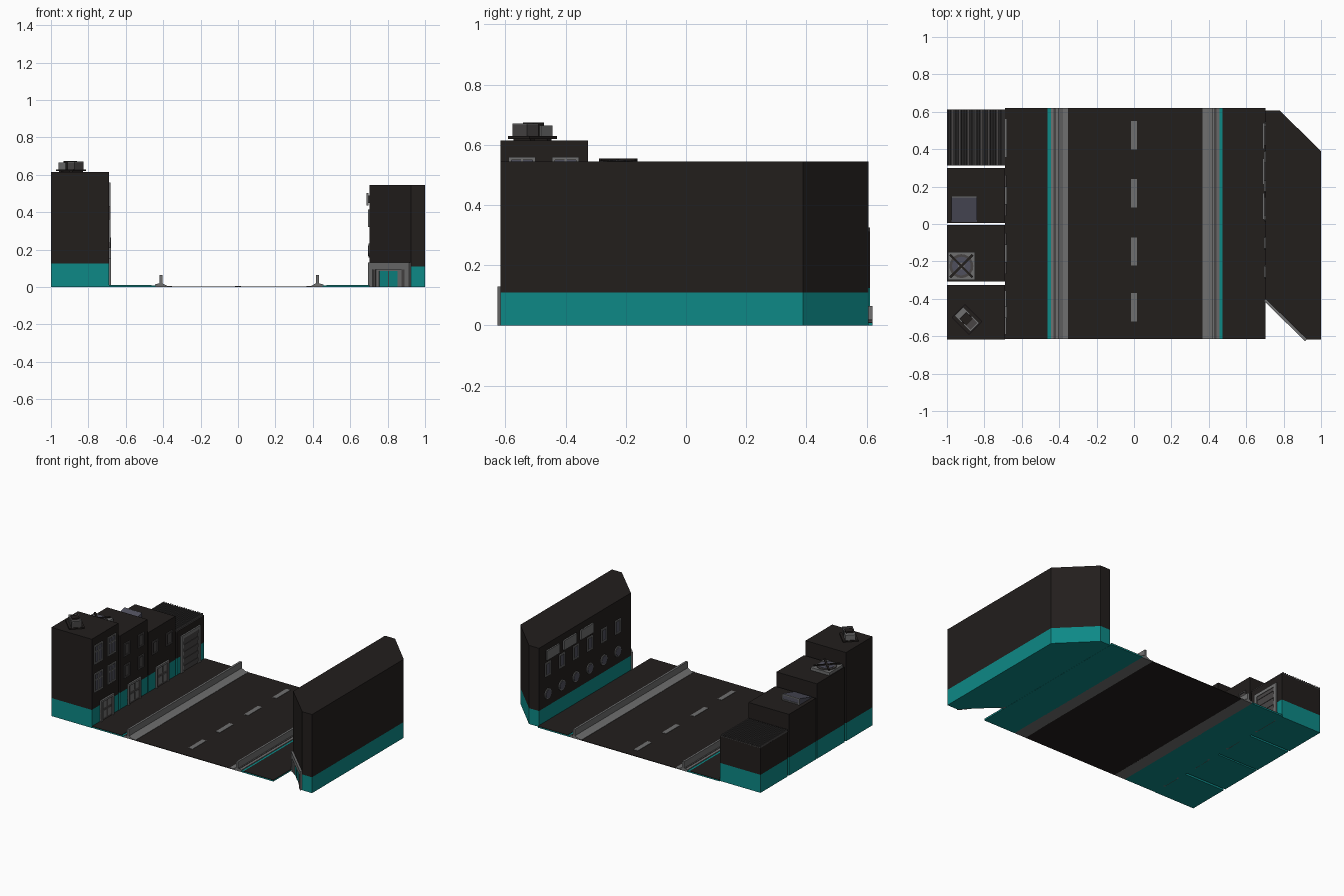
import bpy, bmesh, math
from mathutils import Matrix, Vector

if "Cube" in bpy.data.objects:
    bpy.data.objects.remove(bpy.data.objects["Cube"])

def material(name, r, g, b):
    m = bpy.data.materials.new(name)
    m.diffuse_color = (r, g, b, 1)
    m.use_nodes = True
    m.node_tree.nodes["Principled BSDF"].inputs["Base Color"].default_value = m.diffuse_color
    return m

DARK = material("dark_wall", 0.016, 0.013, 0.012)
TEAL = material("teal_base", 0.004, 0.25, 0.24)
GREY = material("grey_trim", 0.16, 0.16, 0.16)
SHADE = material("grey_shade", 0.065, 0.06, 0.06)
GLASS = material("glass", 0.08, 0.08, 0.11)
I = Matrix.Identity(4)

def finish(name, bm, mat, M=I):
    bmesh.ops.transform(bm, matrix=M, verts=bm.verts)
    bmesh.ops.recalc_face_normals(bm, faces=bm.faces)
    me = bpy.data.meshes.new(name)
    bm.to_mesh(me)
    bm.free()
    me.materials.append(mat)
    ob = bpy.data.objects.new(name, me)
    bpy.context.collection.objects.link(ob)
    return ob

def boxes(name, mat, items, M=I):
    """One object from boxes (x0, x1, y0, y1, z0, z1)."""
    bm = bmesh.new()
    for a, b, c, d, e, f in items:
        T = Matrix.Translation(((a + b) / 2, (c + d) / 2, (e + f) / 2))
        bmesh.ops.create_cube(bm, size=1, matrix=T @ Matrix.Diagonal((b - a, d - c, f - e, 1)))
    return finish(name, bm, mat, M)

def prism(name, mat, pts, sweep, M=I):
    """Extrude a closed profile of 3D points along a vector."""
    bm = bmesh.new()
    f = bm.faces.new([bm.verts.new(p) for p in pts])
    r = bmesh.ops.extrude_face_region(bm, geom=[f], use_keep_orig=True)
    bmesh.ops.translate(bm, vec=Vector(sweep), verts=[v for v in r["geom"] if isinstance(v, bmesh.types.BMVert)])
    return finish(name, bm, mat, M)

def disc(name, mat, r, depth, M, seg=16):
    bm = bmesh.new()
    bmesh.ops.create_cone(bm, cap_ends=True, segments=seg, radius1=r, radius2=r, depth=depth)
    return finish(name, bm, mat, M)

def facade(x, y, angle):
    """Local frame: x points out of the wall, y along it, z up."""
    return Matrix.Translation((x, y, 0)) @ Matrix.Rotation(angle, 4, 'Z')

def frame(y, w, z0, z1, t, out, sill=True):
    a, b = y - w / 2, y + w / 2
    bars = [(-.002, out, a, a + t, z0, z1), (-.002, out, b - t, b, z0, z1),
            (-.002, out, a + t, b - t, z1 - t, z1)]
    return bars + ([(-.002, out, a + t, b - t, z0, z0 + t)] if sill else [])

def window(name, M, y, w, z0, z1, cross=False, trim=GREY):
    bars = frame(y, w, z0, z1, .01, .007)
    if cross:
        zc = z0 + (z1 - z0) * .65
        bars += [(-.002, .006, y - .004, y + .004, z0, z1),
                 (-.002, .006, y - w / 2, y + w / 2, zc - .004, zc + .004)]
    boxes(name + "_frame", trim, bars, M)
    boxes(name + "_glass", GLASS if trim == GREY else SHADE,
          [(-.002, .002, y - w / 2 + .01, y + w / 2 - .01, z0 + .01, z1 - .01)], M)

def door(name, M, y, w, h):
    boxes(name + "_frame", GREY, frame(y, w, 0, h, .014, .012, False), M)
    boxes(name + "_leaf", SHADE, [(-.002, .004, y - w / 2, y + w / 2, 0, h)], M)
    boxes(name + "_panels", GREY, [(0, .007, y + s - .018, y + s + .018, z, z + h * .33)
                                   for s in (-.026, .026) for z in (.025, .035 + h * .38)], M)

# Road and lane dashes
Y0, Y1 = -.615, .62
boxes("road", DARK, [(-.36, .37, Y0, Y1, 0, .004)])
boxes("lane_dashes", GREY, [(-.016, .016, y - .076, y + .076, .003, .006) for y in (.475, .165, -.147, -.445)])

# Pavement, gutter and low barrier on each side
for s, side in ((-1, "left"), (1, "right")):
    X = lambda d: s * d + .006          # road axis sits slightly right of centre
    def strip(name, mat, d0, d1, z0, z1):
        a, b = sorted((X(d0), X(d1)))
        boxes(side + name, mat, [(a, b, Y0, Y1, z0, z1)])
    strip("_pavement_slab", TEAL, .447, .696, 0, .008)
    strip("_pavement_top", DARK, .468, .696, .008, .011)
    strip("_gutter", GREY, .36, .39, 0, .006)
    prof = [(.385, .0), (.385, .006), (.411, .02), (.411, .064), (.426, .064), (.426, .02), (.45, .014), (.45, 0)]
    prism(side + "_barrier", GREY, [(X(d), Y0, z) for d, z in prof], (0, Y1 - Y0, 0))
    strip("_barrier_groove", SHADE, .428, .436, .01, .02)

# Four terraced houses: y range and height
houses = [(-.617, -.325, .615), (-.308, -.006, .52), (.006, .3, .425), (.315, .612, .31)]
for i, (a, b, h) in enumerate(houses):
    boxes(f"house_{i}_base", TEAL, [(-1, -.69, a, b, 0, .125)])
    boxes(f"house_{i}_walls", DARK, [(-1, -.69, a, b, .125, h)])

L = facade(-.69, 0, 0)
for y in (-.545, -.4):
    for z in (.235, .43):
        window("tall_house_window", L, y, .09, z, z + .13, True)
for y in (-.235, -.08):
    for z in (.21, .36):
        window("second_house_window", L, y, .065, z, z + .09, trim=SHADE)
for y in (.075, .23):
    window("third_house_window", L, y, .065, .255, .345, trim=SHADE)
for y in (-.455, -.157, .15):
    door("house_door", L, y, .14, .155)

# Garage with shutter door and corrugated roof
boxes("garage_frame", GREY, frame(.46, .21, 0, .265, .022, .01, False), L)
boxes("garage_shutter", SHADE, [(-.002, .003 + .003 * (k % 2), .377, .543, k * .0243, k * .0243 + .0243) for k in range(10)], L)
N = 18
p = .31 / N
ridge = [(-1, .312, .308)]
for k in range(N):
    x = -1 + k * p
    ridge += [(x + p * .1, .312, .325), (x + p * .5, .312, .325), (x + p * .6, .312, .312), (x + p * .98, .312, .312)]
prism("corrugated_roof", SHADE, ridge + [(-.69, .312, .308)], (0, .3, 0))

# Rooftop air unit, turned 45 degrees
A = Matrix.Translation((-.893, -.51, .615)) @ Matrix.Rotation(math.radians(-45), 4, 'Z')
boxes("air_unit_plate", DARK, [(-.065, .065, -.05, .05, .005, .014), (-.05, -.03, -.04, .04, 0, .006), (.03, .05, -.04, .04, 0, .006)], A)
boxes("air_unit_body", GREY, [(-.06, -.008, -.033, .033, .014, .05)], A)
boxes("air_unit_link", DARK, [(-.03, .02, -.025, .025, .014, .06)], A)
boxes("air_unit_hood", SHADE, [(.005, .06, -.033, .033, .014, .052)], A)
boxes("air_unit_rim", GREY, [(.005, .06, -.033, -.026, .052, .056), (.005, .06, .026, .033, .052, .056),
                             (.005, .012, -.026, .026, .052, .056), (.053, .06, -.026, .026, .052, .056)], A)

# Rooftop fan
F = Matrix.Translation((-.923, -.225, .52))
boxes("fan_plate", GREY, [(-.072, .072, -.075, .075, 0, .02)], F)
disc("fan_ring", SHADE, .064, .008, F @ Matrix.Translation((0, 0, .022)), 20)
disc("fan_disc", GLASS, .05, .008, F @ Matrix.Translation((0, 0, .024)), 20)
disc("fan_hub", GREY, .018, .01, F @ Matrix.Translation((0, 0, .025)), 12)
for k in (45, -45):
    boxes("fan_guard_bar", DARK, [(-.085, .085, -.006, .006, .027, .034)], F @ Matrix.Rotation(math.radians(k), 4, 'Z'))

# Sloped skylight
prism("skylight", GLASS, [(-.975, .01, .425), (-.975, .01, .43), (-.975, .145, .468), (-.975, .145, .425)], (.135, 0, 0))
boxes("skylight_frame", GREY, frame(.908, .135, .425, .468, .007, .004), facade(0, .145, math.pi / 2))

# Long hall on the right with cut corners
plan = [(.703, .607), (.78, .607), (1, .388), (1, -.617), (.925, -.617), (.703, -.4)]
prism("hall_base", TEAL, [(x, y, 0) for x, y in plan], (0, 0, .11))
prism("hall_walls", DARK, [(x, y, .11) for x, y in plan], (0, 0, .435))
R = facade(.703, 0, math.pi)
for k in range(6):
    y = -.51 + k * .153
    window("hall_window", R, y, .06, .32, .415)
    P = R @ Matrix.Translation((0, y, .195)) @ Matrix.Rotation(math.pi / 2, 4, 'Y')
    disc("porthole_ring", GREY, .037, .012, P)
    disc("porthole_glass", GLASS, .028, .015, P)

# Three blank sign plates with back spacers
for y in (.47, .28, .095):
    boxes("sign_plate", GREY, [(.688, .698, y - .07, y + .07, .437, .503)])
    boxes("sign_spacer", SHADE, [(.697, .704, y - .05, y + .05, .45, .49)])

# Stepped entrance on the cut corner
D = facade(.703, -.4, math.atan2(-.222, -.217))
c = .155
boxes("entrance_outer_frame", GREY, frame(c, .308, 0, .13, .035, .014, False), D)
boxes("entrance_inner_frame", SHADE, frame(c - .005, .238, 0, .12, .022, .009, False), D)
boxes("entrance_surround", GREY, frame(c - .008, .2, 0, .115, .03, .006, False), D)
boxes("entrance_door", TEAL, [(-.002, .003, c - .08, c + .07, 0, .108)], D)
boxes("entrance_door_split", SHADE, [(0, .005, c - .01, c - .006, 0, .095)], D)
